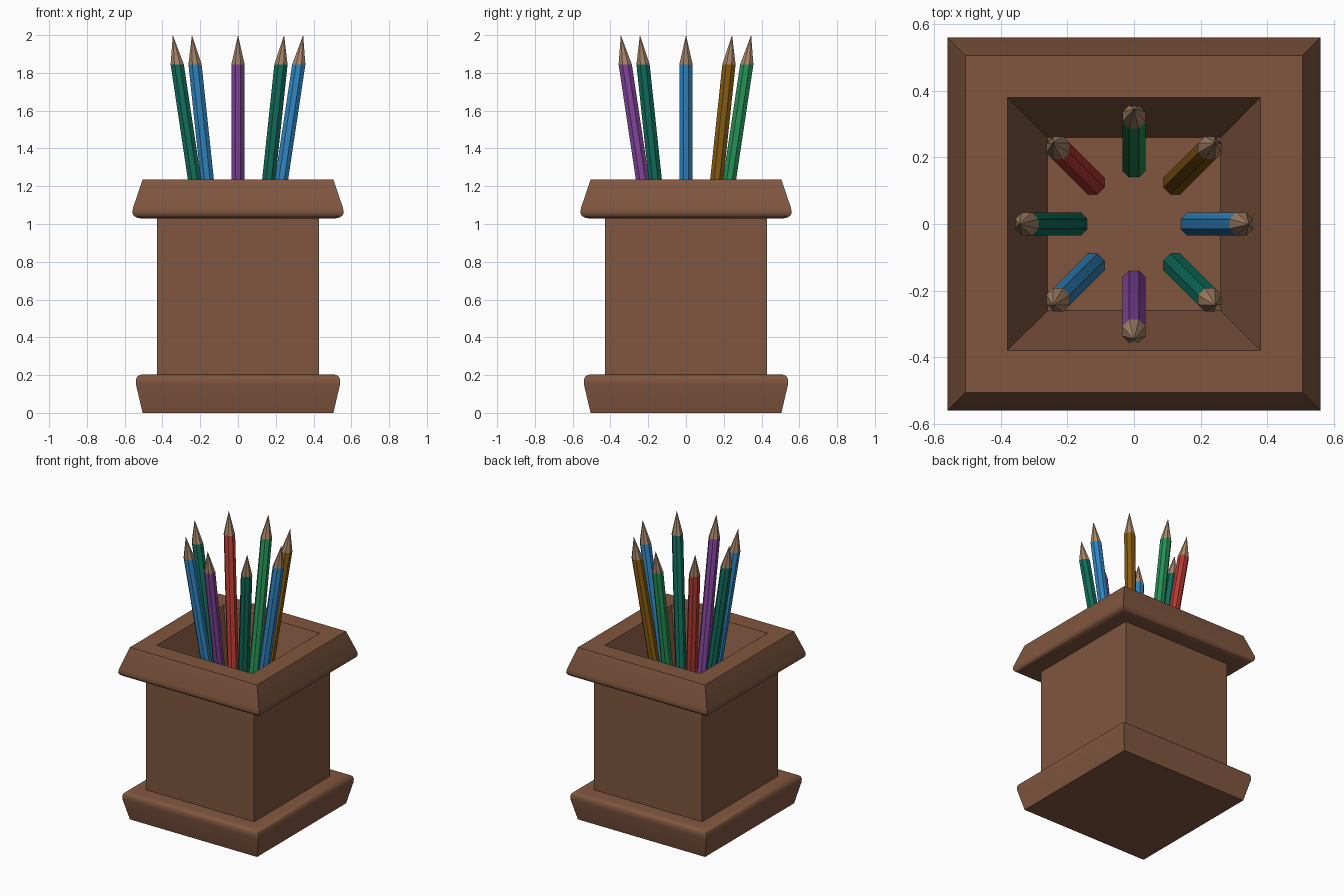
import bpy, bmesh, math

if "Cube" in bpy.data.objects:
    bpy.data.objects.remove(bpy.data.objects["Cube"])


def material(name, hexcode):
    lin = []
    for i in (0, 2, 4):
        c = int(hexcode[i:i + 2], 16) / 255
        lin.append(c / 12.92 if c <= 0.04045 else ((c + 0.055) / 1.055) ** 2.4)
    m = bpy.data.materials.new(name)
    m.diffuse_color = (*lin, 1)
    m.use_nodes = True
    m.node_tree.nodes["Principled BSDF"].inputs["Base Color"].default_value = m.diffuse_color
    return m


brown = material("brown wood", "80563F")
tan = material("bare pencil wood", "A98769")
paint = {
    "blue": material("blue paint", "2E83BD"),
    "gold": material("ochre paint", "875B10"),
    "green": material("green paint", "248E54"),
    "red": material("red paint", "B53A33"),
    "teal": material("teal paint", "106B59"),
    "purple": material("purple paint", "7D4296"),
}


def loft(name, rings, mats, cap_start=False, cap_end=False, angle=35):
    """Skin a list of equally long vertex rings; a one-point ring makes a tip."""
    bm = bmesh.new()
    vr = [[bm.verts.new(p) for p in r] for r in rings]
    for k, (a, b) in enumerate(zip(vr, vr[1:])):
        n = len(a)
        for i in range(n):
            j = (i + 1) % n
            quad = (a[i], a[j], b[0]) if len(b) == 1 else (a[i], a[j], b[j], b[i])
            f = bm.faces.new(quad)
            f.material_index = min(k, len(mats) - 1)
    if cap_start:
        bm.faces.new(vr[0][::-1])
    if cap_end:
        bm.faces.new(vr[-1])
    me = bpy.data.meshes.new(name)
    bm.to_mesh(me)
    bm.free()
    for m in mats:
        me.materials.append(m)
    ob = bpy.data.objects.new(name, me)
    bpy.context.collection.objects.link(ob)
    bpy.context.view_layer.objects.active = ob
    ob.select_set(True)
    bpy.ops.object.shade_smooth_by_angle(angle=math.radians(angle))
    ob.select_set(False)
    return ob


def squares(profile):
    return [[(-h, -h, z), (h, -h, z), (h, h, z), (-h, h, z)] for h, z in profile]


# Plinth with rounded upper edge
loft("base_plinth", squares([(0.505, 0), (0.54, 0.15), (0.541, 0.172), (0.535, 0.19),
                             (0.523, 0.2), (0.505, 0.204), (0.43, 0.204)]),
     [brown], cap_start=True, cap_end=True)

# Square body walls
loft("box_body", squares([(0.43, 0.2), (0.43, 1.04)]), [brown])

# Rim, sloping inner walls and holder floor
FLOOR = 0.87
loft("rim_and_well", squares([(0.43, 1.03), (0.515, 1.03), (0.538, 1.034), (0.554, 1.046),
                              (0.56, 1.062), (0.556, 1.085), (0.505, 1.235),
                              (0.38, 1.235), (0.26, FLOOR)]),
     [brown], cap_end=True)

# Eight pencils leaning outwards, with level rings
SIDES, RADIUS = 8, 0.038


def pencil_ring(a, z, r):
    d = 0.345 - 0.15 * (2.0 - z)
    cx, cy = d * math.cos(a), d * math.sin(a)
    if r == 0:
        return [(cx, cy, z)]
    return [(cx + r * math.cos(a + (i + 0.5) * math.tau / SIDES),
             cy + r * math.sin(a + (i + 0.5) * math.tau / SIDES), z) for i in range(SIDES)]


order = ["blue", "gold", "green", "red", "teal", "blue", "purple", "teal"]
for n, colour in enumerate(order):
    a = n * math.tau / 8
    loft(f"pencil_{n + 1}_{colour}",
         [pencil_ring(a, FLOOR, RADIUS), pencil_ring(a, 1.845, RADIUS), pencil_ring(a, 2.0, 0)],
         [paint[colour], tan], cap_start=True, angle=20)
